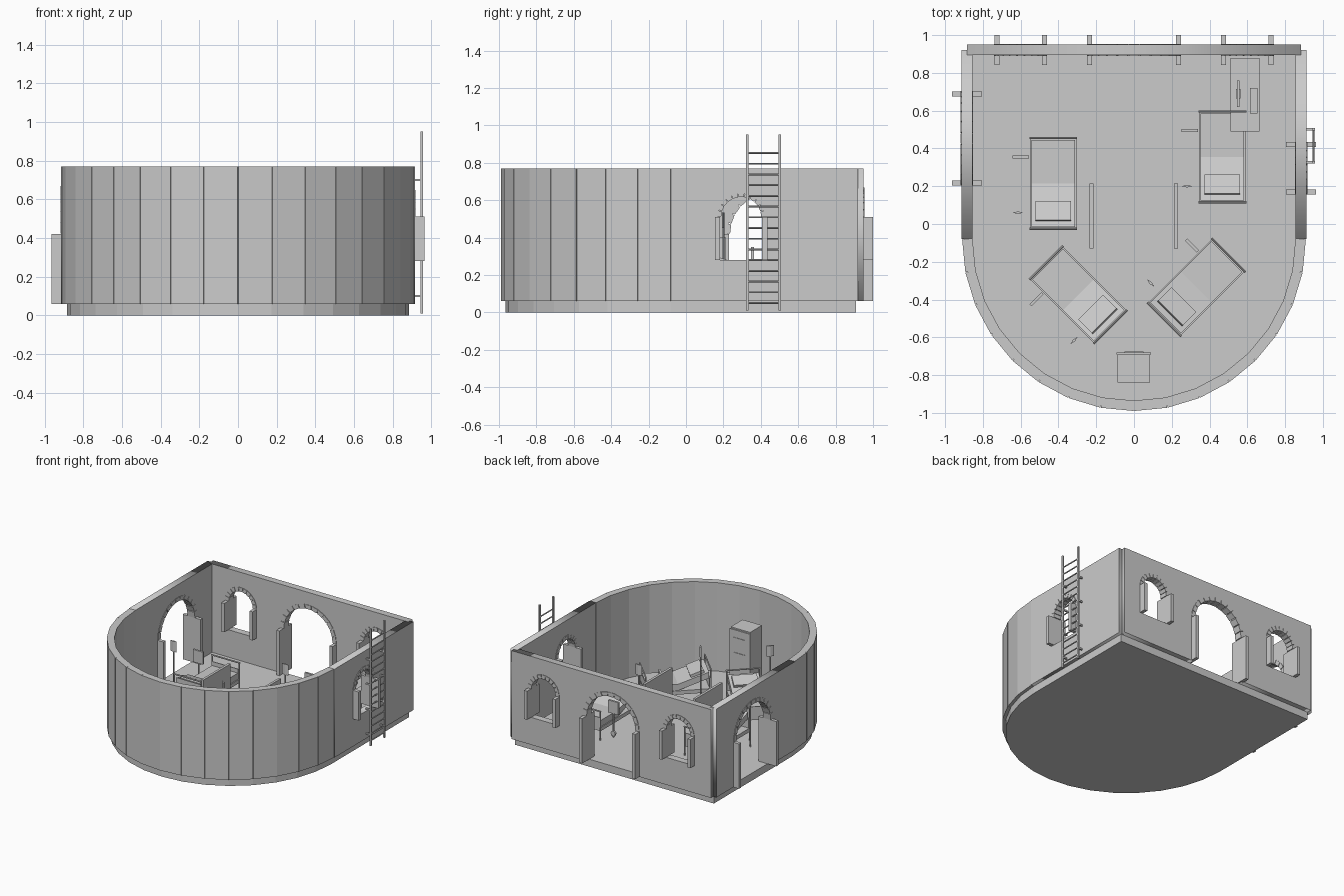
import bpy, bmesh, math
from mathutils import Matrix, Vector

if "Cube" in bpy.data.objects:
    bpy.data.objects.remove(bpy.data.objects["Cube"])

mat = bpy.data.materials.new("plain_grey")
mat.diffuse_color = (0.6, 0.6, 0.6, 1)
mat.use_nodes = True
mat.node_tree.nodes["Principled BSDF"].inputs["Base Color"].default_value = mat.diffuse_color
I = Matrix.Identity(4)


def finish(name, mesh):
    mesh.materials.clear()
    mesh.materials.append(mat)
    ob = bpy.data.objects.new(name, mesh)
    bpy.context.collection.objects.link(ob)
    return ob


def prism(name, pts, vec, M=I):
    """Extrude a planar polygon along a vector."""
    bm = bmesh.new()
    face = bm.faces.new([bm.verts.new(p) for p in pts])
    ext = bmesh.ops.extrude_face_region(bm, geom=[face], use_keep_orig=True)
    new = [v for v in ext["geom"] if isinstance(v, bmesh.types.BMVert)]
    bmesh.ops.translate(bm, verts=new, vec=Vector(vec))
    bmesh.ops.recalc_face_normals(bm, faces=bm.faces)
    bm.transform(M)
    me = bpy.data.meshes.new(name)
    bm.to_mesh(me)
    bm.free()
    return finish(name, me)


def box(name, x0, x1, y0, y1, z0, z1, M=I):
    return prism(name, [(x0, y0, z0), (x1, y0, z0), (x1, y1, z0), (x0, y1, z0)],
                 (0, 0, z1 - z0), M)


def rod(name, a, b, r, M=I, n=8):
    a, b = Vector(a), Vector(b)
    q = (b - a).to_track_quat('Z', 'Y')
    pts = [a + q @ Vector((r * math.cos(2 * math.pi * i / n), r * math.sin(2 * math.pi * i / n), 0))
           for i in range(n)]
    return prism(name, pts, b - a, M)


R, CY, SEG, BASE, TOP = 0.91, -0.08, 16, 0.06, 0.77

# floor slab, square at the back and round at the front
arc = [(0.885 * math.cos(math.pi * i / SEG), CY - 0.885 * math.sin(math.pi * i / SEG), 0)
       for i in range(SEG + 1)]
prism("floor", [(0.885, 0.91, 0)] + arc + [(-0.885, 0.91, 0)], (0, 0, BASE))

# curved front wall made of flat slabs with small open joints outside
half = math.pi / SEG / 2
ro, ri = R * math.cos(half), 0.855 * math.cos(half)
w = 0.893 * math.sin(half)
for i in range(SEG):
    M = Matrix.Translation((0, CY, 0)) @ Matrix.Rotation(-(2 * i + 1) * half, 4, 'Z')
    box("curved_wall_slab", ri, ro, -w, w, BASE, TOP, M)


def arch_pts(c, r, spring, n=14):
    return [(c + r * math.cos(math.pi * i / n), spring + r * math.sin(math.pi * i / n))
            for i in range(n + 1)]


def wall(name, a, b, doors, windows, thick, M):
    """Flat wall with arched doors and windows; local x along, y up, z through."""
    outline = [(a, TOP), (a, BASE)]
    for c in doors:
        arch = arch_pts(c, 0.232, 0.42)[::-1]
        outline += [(arch[0][0], BASE)] + arch + [(arch[-1][0], BASE)]
    outline += [(b, BASE), (b, TOP)]
    loops = [outline] + [[(c - 0.124, 0.28), (c + 0.124, 0.28)] + arch_pts(c, 0.124, 0.51)
                         for c in windows]
    cu = bpy.data.curves.new(name, 'CURVE')
    cu.dimensions, cu.fill_mode, cu.extrude = '2D', 'BOTH', thick / 2
    for pts in loops:
        sp = cu.splines.new('POLY')
        sp.points.add(len(pts) - 1)
        for p, co in zip(sp.points, pts):
            p.co = (co[0], co[1], 0, 1)
        sp.use_cyclic_u = True
    tmp = bpy.data.objects.new(name, cu)
    me = bpy.data.meshes.new_from_object(tmp)
    bpy.data.objects.remove(tmp)
    me.transform(M)
    finish(name, me)
    # jambs and arch stones
    for c, r, spring, sill, n in ([(c, 0.25, 0.42, BASE, 13) for c in doors]
                                  + [(c, 0.14, 0.51, 0.28, 11) for c in windows]):
        for s in (-1, 1):
            x = c + s * (r - 0.014)
            box("arch_jamb", x - 0.0135, x + 0.0135, sill, spring, -0.079, 0.079, M)
        step = math.pi / n
        for i in range(n):
            t0, t1 = (i + 0.05) * step, (i + 0.95) * step
            pts = [(c + q * math.cos(t), spring + q * math.sin(t), -thick / 2 - 0.004)
                   for q, t in ((r - 0.033, t0), (r, t0), (r, t1), (r - 0.033, t1))]
            prism("arch_stone", pts, (0, 0, thick + 0.008), M)


up = Matrix.Rotation(math.pi / 2, 4, 'X')
side = Matrix.Rotation(math.pi / 2, 4, 'Z') @ up
wall("back_wall", -0.885, 0.885, [0], [-0.60, 0.60], 0.055, Matrix.Translation((0, 0.922, 0)) @ up)
wall("left_wall", CY, 0.92, [0.453], [], 0.058, Matrix.Translation((-0.885, 0, 0)) @ side)
wall("right_wall", CY, 0.92, [], [0.295], 0.058, Matrix.Translation((0.885, 0, 0)) @ side)

# outside ladder
for y in (0.327, 0.502):
    box("ladder_rail", 0.944, 0.957, y - 0.007, y + 0.007, 0.01, 0.95)
    for z in (0.1, 0.3, 0.5, 0.7):
        box("ladder_bracket", 0.91, 0.95, y - 0.006, y + 0.006, z - 0.006, z + 0.006)
for i in range(15):
    z = 0.05 + i * 0.0573
    rod("ladder_rung", (0.95, 0.327, z), (0.95, 0.502, z), 0.005)


# bed with its drip stand and screen; head points to local -y
def bed(x, y, angle):
    M = Matrix.Translation((x, y, 0)) @ Matrix.Rotation(math.radians(angle), 4, 'Z')
    box("bed_frame", -0.122, 0.122, -0.235, 0.235, 0.13, 0.16, M)
    box("mattress_foot", -0.115, 0.115, 0, 0.23, 0.16, 0.21, M)
    prism("mattress_back", [(-0.115, 0, 0.16), (-0.115, 0, 0.21), (-0.115, -0.23, 0.29),
                            (-0.115, -0.23, 0.24)], (0.23, 0, 0), M)
    tilt = M @ Matrix.Translation((0, -0.15, 0.262)) @ Matrix.Rotation(-0.335, 4, 'X')
    box("pillow", -0.093, 0.093, -0.053, 0.053, -0.002, 0.022, tilt)
    for s, h in ((-1, 0.32), (1, 0.29)):
        for k in (-1, 1):
            rod("bed_post", (k * 0.121, s * 0.24, BASE), (k * 0.121, s * 0.24, h), 0.006, M)
        rod("bed_end_rail", (-0.127, s * 0.24, h), (0.127, s * 0.24, h), 0.006, M)
        box("bed_end_panel", -0.115, 0.115, s * 0.237 - 0.003, s * 0.237 + 0.003, 0.16, 0.24, M)
    # screen on a stand
    rod("screen_stand", (-0.17, 0.14, BASE), (-0.17, 0.14, 0.27), 0.006, M)
    rod("screen_stand_hub", (-0.17, 0.132, 0.09), (-0.17, 0.148, 0.09), 0.02, M, 12)
    box("screen", -0.217, -0.128, 0.132, 0.148, 0.25, 0.35, M)
    # drip stand
    rod("drip_pole", (-0.187, -0.155, BASE), (-0.187, -0.155, 0.53), 0.005, M)
    prism("drip_bag", [(-0.215, -0.155, 0.45), (-0.187, -0.162, 0.45), (-0.16, -0.155, 0.45),
                       (-0.187, -0.148, 0.45)], (0, 0, 0.085), M)


bed(-0.4275, 0.215, 0)
bed(0.4675, 0.355, 0)
bed(-0.295, -0.375, 45)
bed(0.33, -0.335, -45)

# divider screens between the beds
for x in (-0.225, 0.222):
    box("divider", x - 0.01, x + 0.01, -0.13, 0.215, BASE, 0.4)

# desk with monitor and keyboard
box("desk_top", 0.51, 0.665, 0.49, 0.88, 0.235, 0.255)
for y in (0.62, 0.87):
    box("desk_side", 0.515, 0.66, y - 0.01, y + 0.01, BASE, 0.235)
box("monitor", 0.545, 0.558, 0.62, 0.76, 0.28, 0.37)
box("monitor_foot", 0.54, 0.563, 0.665, 0.715, 0.255, 0.28)
box("keyboard", 0.613, 0.655, 0.585, 0.72, 0.255, 0.263)

# tall cabinet at the front, facing into the room
box("cabinet", -0.087, 0.085, -0.84, -0.69, BASE, 0.55)
box("cabinet_door", -0.092, 0.09, -0.69, -0.68, 0.08, 0.54)
box("cabinet_window", -0.05, 0.05, -0.68, -0.676, 0.42, 0.48)
box("cabinet_tray", -0.05, 0.05, -0.68, -0.676, 0.32, 0.36)
